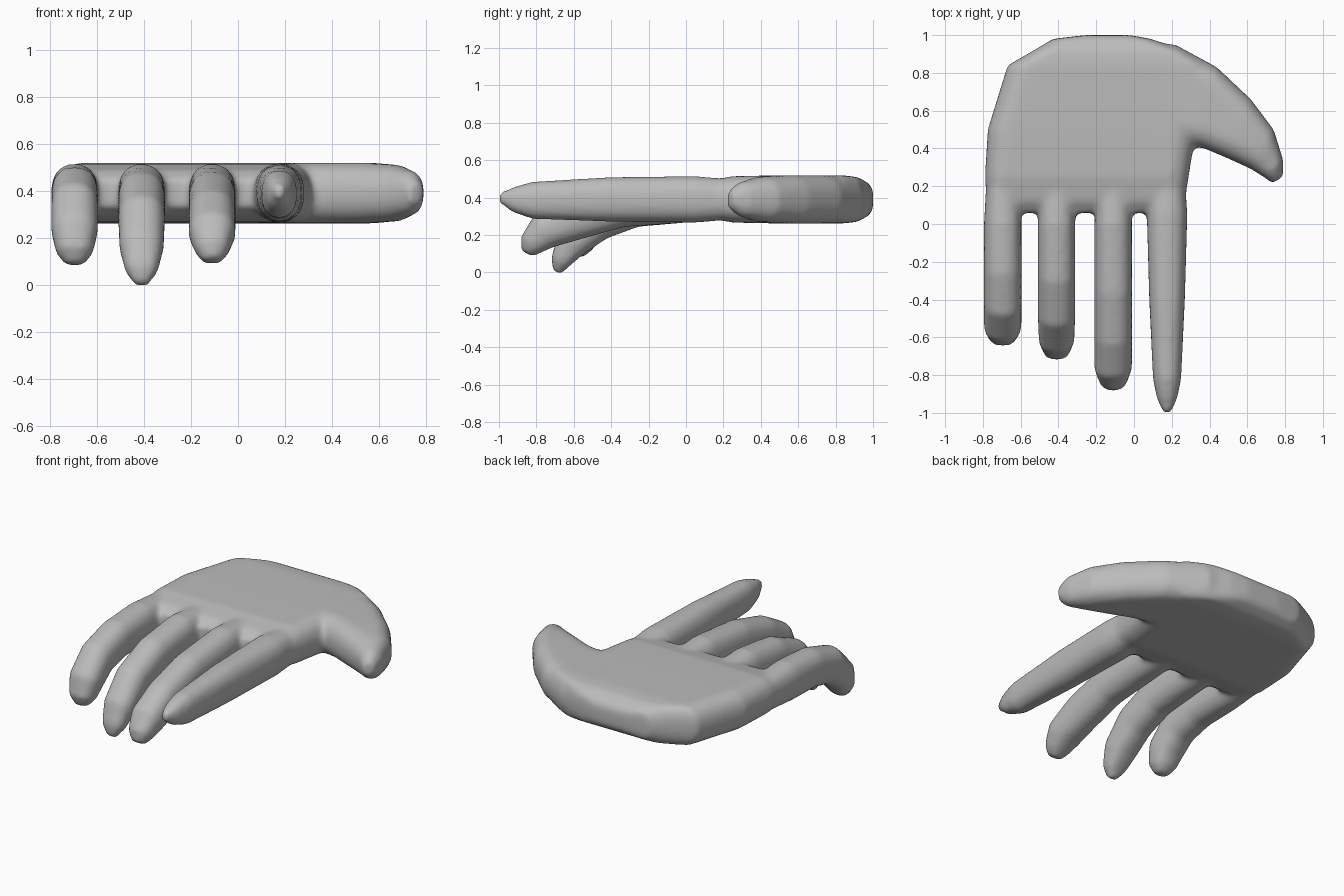
import bpy, bmesh, math
from mathutils import Vector

cube = bpy.data.objects.get("Cube")
if cube:
    bpy.data.objects.remove(cube)

SIDES = 20
MID = 0.39  # height of the flat palm's centre


def power(v, e=0.85):
    return math.copysign(abs(v) ** e, v)


def loft(bm, rings):
    """Skin rounded sections; each is (edge point, opposite edge point, half thickness)."""
    rings = [(Vector(p), Vector(q), h) for p, q, h in rings]
    mids = [(p + q) / 2 for p, q, h in rings]
    loops = []
    for i, (p, q, h) in enumerate(rings):
        half = (p - q) / 2
        side = half.normalized()
        along = mids[min(i + 1, len(mids) - 1)] - mids[max(i - 1, 0)]
        up = side.cross(along).normalized()
        round_w = min(half.length, h)
        loop = []
        for k in range(SIDES):
            a = 2 * math.pi * (k + 0.5) / SIDES
            c, s = power(math.cos(a)), power(math.sin(a))
            x = math.copysign(half.length - round_w, c) + round_w * c
            loop.append(bm.verts.new(mids[i] + side * x + up * h * s))
        loops.append(loop)
    for a, b in zip(loops, loops[1:]):
        for k in range(SIDES):
            n = (k + 1) % SIDES
            bm.faces.new((a[k], a[n], b[n], b[k]))
    bm.faces.new(loops[0])
    bm.faces.new(loops[-1])


def finger(bm, x, path):
    """Path entries: y, z, half width, half thickness."""
    loft(bm, [((x + w, y, z), (x - w, y, z), h) for y, z, w, h in path])


bm = bmesh.new()

# Palm, from wrist to finger webs: y, left edge, right edge, half thickness
palm = [(1.0, -0.26, -0.02, 0.05), (0.98, -0.43, 0.09, 0.085),
        (0.92, -0.53, 0.27, 0.12), (0.84, -0.67, 0.40, 0.13),
        (0.5, -0.775, 0.33, 0.13), (0.25, -0.79, 0.29, 0.125),
        (0.12, -0.78, 0.27, 0.1), (0.06, -0.76, 0.25, 0.06)]
loft(bm, [((r, y, MID), (l, y, MID), h) for y, l, r, h in palm])

# Thumb: pairs of outer and inner edge points
thumb = [((0.05, 0.97), (0.12, 0.42), 0.12), ((0.22, 0.95), (0.26, 0.42), 0.13),
         ((0.44, 0.83), (0.37, 0.4), 0.13), ((0.62, 0.66), (0.5, 0.345), 0.13),
         ((0.74, 0.5), (0.62, 0.29), 0.12), ((0.79, 0.34), (0.7, 0.24), 0.09),
         ((0.79, 0.25), (0.73, 0.215), 0.045)]
loft(bm, [((*p, MID), (*q, MID), h) for p, q, h in thumb])

# Curled fingers and the straight index finger
finger(bm, -0.695, [(0.35, MID, 0.08, 0.1), (0, MID, 0.1, 0.125), (-0.25, 0.38, 0.1, 0.12),
                    (-0.43, 0.33, 0.1, 0.115), (-0.54, 0.23, 0.1, 0.1),
                    (-0.575, 0.14, 0.08, 0.075), (-0.585, 0.085, 0.04, 0.035)])
finger(bm, -0.41, [(0.35, MID, 0.08, 0.1), (0, MID, 0.1, 0.125), (-0.28, 0.36, 0.1, 0.12),
                   (-0.48, 0.28, 0.1, 0.115), (-0.61, 0.16, 0.095, 0.09),
                   (-0.67, 0.06, 0.07, 0.055), (-0.69, 0.0, 0.03, 0.025)])
finger(bm, -0.11, [(0.35, MID, 0.08, 0.1), (0, MID, 0.1, 0.125), (-0.35, 0.36, 0.1, 0.12),
                   (-0.6, 0.29, 0.1, 0.12), (-0.76, 0.22, 0.1, 0.1),
                   (-0.825, 0.15, 0.075, 0.07), (-0.85, 0.1, 0.04, 0.035)])
finger(bm, 0.175, [(0.35, MID, 0.09, 0.1), (0.05, MID, 0.108, 0.125), (-0.4, MID, 0.095, 0.12),
                   (-0.82, 0.385, 0.075, 0.1), (-0.92, 0.39, 0.055, 0.07),
                   (-1.0, 0.4, 0.02, 0.025)])

bmesh.ops.recalc_face_normals(bm, faces=bm.faces)
mesh = bpy.data.meshes.new("hand")
bm.to_mesh(mesh)
bm.free()
hand = bpy.data.objects.new("hand", mesh)
bpy.context.collection.objects.link(hand)

# Fuse the parts into one skin and soften the webs
fuse = hand.modifiers.new("fuse", "REMESH")
fuse.mode = "VOXEL"
fuse.voxel_size = 0.016
fuse.use_smooth_shade = True
soften = hand.modifiers.new("soften", "SMOOTH")
soften.factor = 0.5
soften.iterations = 8

# Plain grey skin
grey = bpy.data.materials.new("grey")
grey.use_nodes = True
colour = (0.5, 0.5, 0.5, 1)
grey.diffuse_color = colour
grey.node_tree.nodes["Principled BSDF"].inputs["Base Color"].default_value = colour
mesh.materials.append(grey)
for face in mesh.polygons:
    face.use_smooth = True
